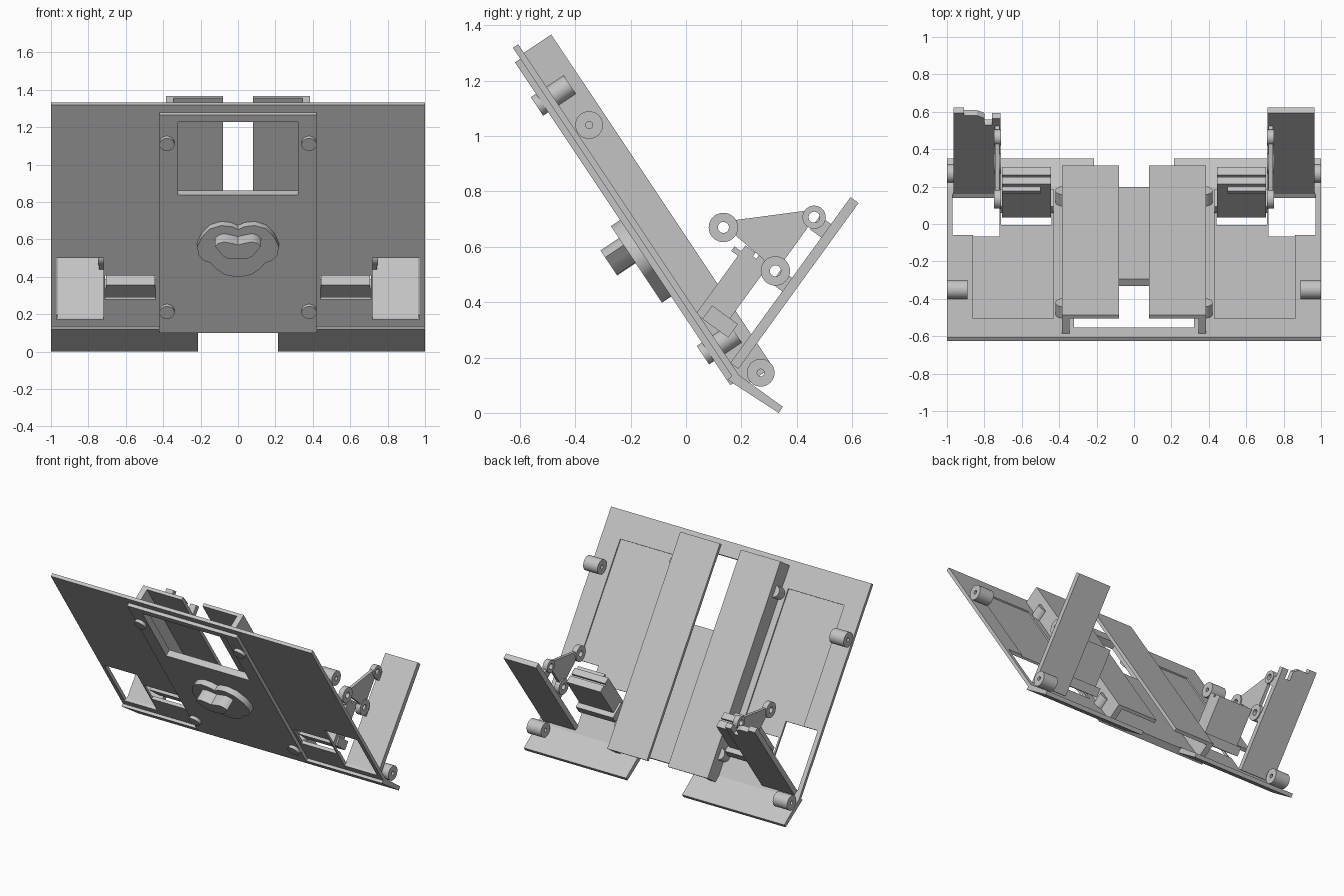
import bpy
import bmesh
from math import sin, cos, pi, radians
from mathutils import Vector

cube = bpy.data.objects.get("Cube")
if cube:
    bpy.data.objects.remove(cube, do_unlink=True)

grey = bpy.data.materials.new("light grey")
grey.use_nodes = True
COLOUR = (0.55, 0.55, 0.55, 1)
grey.diffuse_color = COLOUR
grey.node_tree.nodes["Principled BSDF"].inputs["Base Color"].default_value = COLOUR

# Directions of the leaning panel (up the slope, out of its back) and of the arms
UP, BACK = Vector((0, -0.555, 0.832)), Vector((0, 0.832, 0.555))
ARM, UNDER = Vector((0, 0.587, 0.81)), Vector((0, 0.81, -0.587))


def panel(x, s, n):
    return Vector((x, 0.16, 0.1)) + UP * s + BACK * n


def arm(x, a, b):
    return Vector((x, 0.16, 0.18)) + ARM * a + UNDER * b


def side_on(y, z, x):
    return Vector((x, y, z))


def solid(name, polygons, d0, d1, frame, smooth=False):
    """Extrude a set of flat polygons from depth d0 to d1 in a frame."""
    bm = bmesh.new()
    for poly in polygons:
        bm.faces.new([bm.verts.new((p, q, d0)) for p, q in poly])
    bmesh.ops.remove_doubles(bm, verts=bm.verts, dist=1e-5)
    ext = bmesh.ops.extrude_face_region(bm, geom=bm.faces[:], use_keep_orig=True)
    for v in ext["geom"]:
        if isinstance(v, bmesh.types.BMVert):
            v.co.z = d1
    for v in bm.verts:
        v.co = frame(*v.co)
    bmesh.ops.recalc_face_normals(bm, faces=bm.faces)
    if len(polygons) > 1 and not smooth:
        bmesh.ops.dissolve_limit(bm, angle_limit=radians(1), verts=bm.verts, edges=bm.edges)
    mesh = bpy.data.meshes.new(name)
    bm.to_mesh(mesh)
    bm.free()
    mesh.materials.append(grey)
    obj = bpy.data.objects.new(name, mesh)
    bpy.context.collection.objects.link(obj)
    if smooth:
        bpy.ops.object.select_all(action="DESELECT")
        obj.select_set(True)
        bpy.context.view_layer.objects.active = obj
        bpy.ops.object.shade_smooth_by_angle(angle=radians(35))
    return obj


def rect(p0, p1, q0, q1):
    return [(p0, q0), (p1, q0), (p1, q1), (p0, q1)]


def box(name, p0, p1, q0, q1, d0, d1, frame):
    return solid(name, [rect(p0, p1, q0, q1)], d0, d1, frame)


def sheet(name, outer, holes, d0, d1):
    """Rectangular panel with rectangular holes."""
    ps = sorted({p for r in [outer] + holes for p in r[:2]})
    qs = sorted({q for r in [outer] + holes for q in r[2:]})
    cells = []
    for p0, p1 in zip(ps, ps[1:]):
        for q0, q1 in zip(qs, qs[1:]):
            p, q = (p0 + p1) / 2, (q0 + q1) / 2
            if not any(h[0] < p < h[1] and h[2] < q < h[3] for h in holes):
                cells.append(rect(p0, p1, q0, q1))
    return solid(name, cells, d0, d1, panel)


def circle(c, r, n=32):
    return [(c[0] + r * cos(2 * pi * i / n), c[1] + r * sin(2 * pi * i / n)) for i in range(n)]


def ring(name, c, r, hole, d0, d1):
    a, b = circle(c, r), circle(c, hole)
    quads = [[a[i - 1], a[i], b[i], b[i - 1]] for i in range(len(a))]
    return solid(name, quads, d0, d1, side_on, True)


def mirrored(half):
    """Close a right-hand half outline running from top centre to bottom centre."""
    return half + [(-p, q) for p, q in reversed(half) if p > 0]


def both(r):
    return [r, (-r[1], -r[0], r[2], r[3])]


# Leaning panel: front skin, back skin with shallow recesses, raised centre slab
window = (-0.32, 0.32, 0.885, 1.355)
openings = both((0.72, 0.97, 0.07, 0.465)) + both((0.44, 0.71, 0.2, 0.355))
recess = both((0.43, 0.86, 0.2, 1.27))
sheet("panel_front_skin", (-1, 1, 0, 1.45), [window] + openings, 0.023, 0.037)
sheet("panel_back_skin", (-1, 1, 0, 1.45), [window] + openings + recess, 0.037, 0.046)
sheet("centre_slab", (-0.42, 0.42, 0, 1.402), [window], 0, 0.023)

# Lobed ornament with a smaller lip-shaped boss
base = [(0, 0.69), (0.035, 0.71), (0.09, 0.717), (0.15, 0.695), (0.195, 0.64), (0.218, 0.58),
        (0.21, 0.525), (0.18, 0.49), (0.145, 0.475), (0.115, 0.435), (0.07, 0.4), (0, 0.385)]
lips = [(0, 0.645), (0.03, 0.655), (0.075, 0.665), (0.105, 0.655), (0.122, 0.635), (0.1, 0.605),
        (0.08, 0.575), (0.055, 0.56), (0, 0.557)]
solid("ornament_base", [mirrored(base)], -0.04, 0, panel, True)
solid("ornament_lips", [mirrored(lips)], -0.12, -0.04, panel, True)

for k, label in ((1, "left_"), (-1, "right_")):
    # Back channel: cover plate, outer wall and front lip, open at the ends
    box(label + "channel_cover", k * 0.08, k * 0.385, -0.03, 1.413, 0.143, 0.165, panel)
    box(label + "channel_wall", k * 0.345, k * 0.385, -0.03, 1.413, 0.046, 0.143, panel)

    # Screw bosses beside the channel
    for s, place in ((0.145, "lower"), (1.225, "upper")):
        solid(label + place + "_boss", [circle((k * 0.38, s), 0.04)], -0.022, 0.12, panel, True)

    # Barrels at the outer edge
    for c, place in (((0.27, 0.145), "lower"), ((-0.35, 1.04), "upper")):
        ring(label + place + "_barrel", c, 0.05, 0.013, k * 0.89, k * 1.0)

    # Foot flap
    solid(label + "foot_flap", [[(0.335, 0), (0.35, 0.022), (0.18, 0.145), (0.15, 0.12), (0.165, 0.11)]],
          k * 0.215, k, side_on)

    # Paddle plate, notched on one side only
    if k > 0:
        paddle = rect(0.715, 0.965, 0, 0.74)
    else:
        paddle = [(-0.965, 0), (-0.715, 0), (-0.715, 0.69), (-0.76, 0.69), (-0.76, 0.63),
                  (-0.8, 0.63), (-0.8, 0.69), (-0.84, 0.715), (-0.91, 0.715), (-0.91, 0.74), (-0.965, 0.74)]
    solid(label + "paddle", [paddle], 0, 0.036, arm)

    # Switch block with a slotted top and a side hook
    box(label + "switch_block", k * 0.445, k * 0.705, 0.07, 0.36, -0.205, -0.095, arm)
    box(label + "switch_top_front", k * 0.445, k * 0.705, 0.36, 0.376, -0.205, -0.16, arm)
    box(label + "switch_top_back", k * 0.445, k * 0.705, 0.36, 0.376, -0.145, -0.095, arm)
    box(label + "switch_foot", k * 0.43, k * 0.715, 0.07, 0.13, -0.175, -0.06, arm)
    box(label + "switch_hook", k * 0.5, k * 0.705, 0.33, 0.35, -0.235, -0.205, arm)

    # Linkage: web, three eyelets and lugs reaching the paddle
    web = [(0.165, 0.695), (0.43, 0.73), (0.425, 0.69), (0.44, 0.67), (0.35, 0.545),
           (0.32, 0.55), (0.285, 0.535), (0.28, 0.555), (0.18, 0.64)]
    solid(label + "link_web", [web], k * 0.72, k * 0.742, side_on)
    for c, r, place in (((0.135, 0.67), 0.053, "front"), ((0.463, 0.707), 0.042, "upper"),
                        ((0.323, 0.513), 0.053, "lower")):
        ring(label + place + "_eyelet", c, r, 0.02, k * 0.712, k * 0.748)
    for a in (0.32, 0.56):
        box(label + "paddle_lug", k * 0.72, k * 0.742, a, a + 0.06, -0.05, 0, arm)
